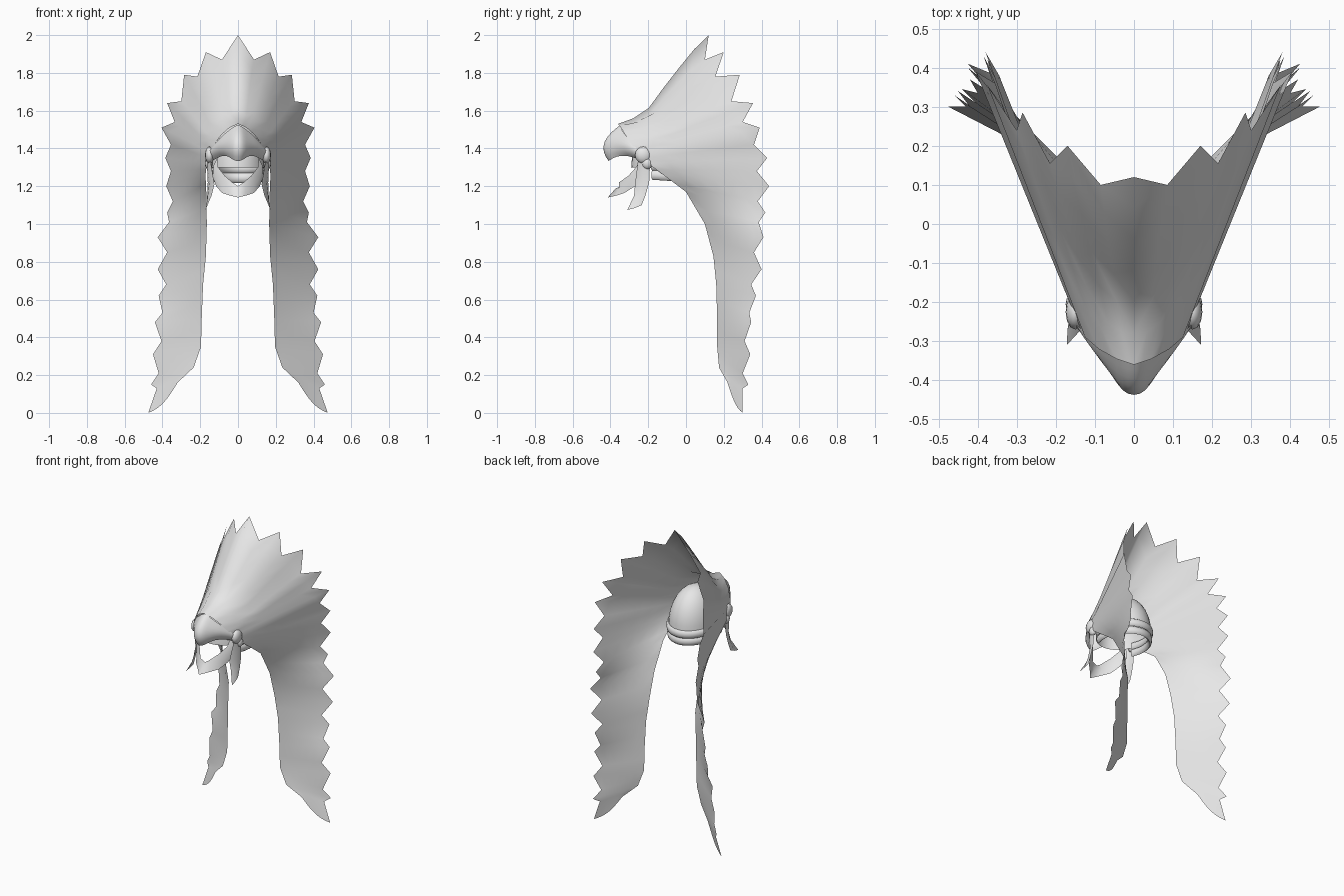
import bpy, bmesh, math
from mathutils import Vector as V

grey = bpy.data.materials.new("light_grey")
grey.diffuse_color = (0.8, 0.8, 0.8, 1)


def surface(name, rows, mirror=True, angle=45, subdiv=0):
    """Skin a grid of points (rows of equal length) and mirror it across x = 0."""
    bm = bmesh.new()
    g = [[bm.verts.new(p) for p in r] for r in rows]
    for a, b in zip(g, g[1:]):
        for i in range(len(a) - 1):
            bm.faces.new((a[i], a[i + 1], b[i + 1], b[i]))
    bmesh.ops.remove_doubles(bm, verts=bm.verts, dist=0.0005)
    bmesh.ops.recalc_face_normals(bm, faces=bm.faces)
    me = bpy.data.meshes.new(name)
    bm.to_mesh(me)
    bm.free()
    ob = bpy.data.objects.new(name, me)
    bpy.context.collection.objects.link(ob)
    me.materials.append(grey)
    bpy.ops.object.select_all(action='DESELECT')
    bpy.context.view_layer.objects.active = ob
    ob.select_set(True)
    bpy.ops.object.shade_smooth_by_angle(angle=math.radians(angle))
    if mirror:
        m = ob.modifiers.new("mirror", 'MIRROR')
        m.use_clip = True
        m.merge_threshold = 0.002
    if subdiv:
        s = ob.modifiers.new("smooth", 'SUBSURF')
        s.levels = s.render_levels = subdiv
    return ob


# Feather sheet: root edge, feather tips and the notches between them
root = [(0, -.36, 1.53), (.045, -.345, 1.51), (.09, -.32, 1.47), (.125, -.29, 1.42),
        (.145, -.25, 1.38), (.165, -.2, 1.32), (.172, -.12, 1.26), (.168, 0, 1.17),
        (.165, .10, 1.0), (.17, .145, .83), (.185, .16, .68), (.192, .165, .5),
        (.196, .165, .35), (.235, .175, .24), (.32, .22, .16)]
tips = [(0, .12, 2), (.17, .20, 1.91), (.285, .285, 1.79), (.375, .355, 1.64),
        (.405, .39, 1.51), (.385, .43, 1.35), (.38, .44, 1.2), (.375, .42, 1.06),
        (.425, .41, .93), (.425, .40, .76), (.42, .37, .62), (.44, .345, .48),
        (.45, .34, .31), (.46, .33, .15), (.475, .30, 0)]
notches = [(.085, .10, 1.87), (.215, .155, 1.78), (.30, .24, 1.65), (.335, .30, 1.54),
           (.355, .36, 1.42), (.355, .375, 1.28), (.345, .38, 1.12), (.365, .385, 1.01),
           (.375, .36, .85), (.38, .345, .68), (.40, .335, .53), (.405, .31, .38),
           (.42, .30, .21), (.43, .30, .13)]
columns = []
for i, (r, t) in enumerate(zip(root, tips)):
    columns.append((i, V(r), V(t)))
    if i < len(notches):
        columns.append((i + .5, (V(r) + V(root[i + 1])) / 2, V(notches[i])))
rows = []
for k, dip in ((0, 0), (.17, -.05), (.34, -.075), (.5, -.045), (.67, -.02), (.84, 0), (1, 0)):
    row = []
    for i, a, b in columns:
        p = a.lerp(b, k)
        p.z += dip * max(0, 1 - i / 4)
        if i == 14:                       # rounded bottom edge
            p.z -= .03 * math.sin(math.pi * k)
        row.append(p)
    rows.append(row)
surface("feather_sheet", rows, angle=60)

# Beaked visor over the brow
visor = [
    [(0, -.35, 1.53), (0, -.40, 1.49), (0, -.44, 1.44), (0, -.445, 1.38), (0, -.415, 1.33)],
    [(.03, -.345, 1.51), (.03, -.39, 1.48), (.03, -.43, 1.43), (.03, -.432, 1.38), (.03, -.40, 1.34)],
    [(.055, -.335, 1.49), (.06, -.37, 1.45), (.055, -.392, 1.42), (.055, -.388, 1.38), (.05, -.37, 1.36)],
    [(.10, -.31, 1.455), (.105, -.325, 1.43), (.105, -.328, 1.41), (.10, -.32, 1.385), (.09, -.30, 1.365)],
    [(.14, -.26, 1.40), (.15, -.26, 1.39), (.152, -.255, 1.37), (.15, -.245, 1.35), (.135, -.23, 1.33)]]
surface("beak_visor", visor, angle=60, subdiv=1)

# Hollow skull cap, open at the bottom
cap = []
for j in range(9):
    e = math.radians(90 * j / 8)
    cap.append([(.152 * math.cos(e) * math.sin(a), -.10 + .19 * math.cos(e) * math.cos(a),
                 1.30 + .25 * math.sin(e))
                for a in (math.pi * n / 14 for n in range(15))])
surface("skull_cap", cap, angle=60)

# Rolled bands round the back of the head
for name, z, grow in (("upper_band", 1.305, .006), ("lower_band", 1.255, 0)):
    band = []
    for n in range(13):
        a = math.radians(115 * n / 12)
        ring = []
        for q in range(9):
            b = 2 * math.pi * q / 8
            o = grow + .014 * math.cos(b)
            ring.append(((.145 + o) * math.sin(a), -.10 + (.183 + o) * math.cos(a),
                         z - .012 * math.cos(a) + .026 * math.sin(b)))
        band.append(ring)
    surface(name, band, angle=60)


def bead(name, c, r):
    """Rounded ear ornament."""
    rows = []
    for j in range(9):
        e = math.pi * (j / 8 - .5)
        rows.append([(c[0] + r[0] * math.cos(e) * math.cos(a),
                      c[1] + r[1] * math.cos(e) * math.sin(a), c[2] + r[2] * math.sin(e))
                     for a in (2 * math.pi * n / 12 for n in range(13))])
    surface(name, rows, angle=60)


bead("ear_bead", (.15, -.225, 1.365), (.025, .045, .045))
bead("small_bead", (.155, -.205, 1.32), (.02, .028, .03))

# Hanging ear feather
surface("ear_feather", [
    [(.145, -.255, 1.33), (.165, -.225, 1.33), (.155, -.19, 1.32)],
    [(.125, -.27, 1.21), (.152, -.235, 1.22), (.16, -.195, 1.22)],
    [(.14, -.275, 1.15), (.16, -.245, 1.15), (.163, -.215, 1.15)],
    [(.172, -.31, 1.075), (.17, -.27, 1.085), (.165, -.235, 1.10)]])

# Lower beak: a pointed jaw rising to the temples
surface("lower_beak", [
    [(0, -.35, 1.20), (0, -.375, 1.185), (0, -.415, 1.14)],
    [(.03, -.355, 1.22), (.04, -.355, 1.19), (.04, -.37, 1.15)],
    [(.07, -.305, 1.255), (.09, -.31, 1.21), (.085, -.325, 1.165)],
    [(.105, -.265, 1.30), (.12, -.27, 1.25), (.115, -.27, 1.20)],
    [(.11, -.235, 1.35), (.13, -.23, 1.31), (.135, -.225, 1.25)]], angle=50)
